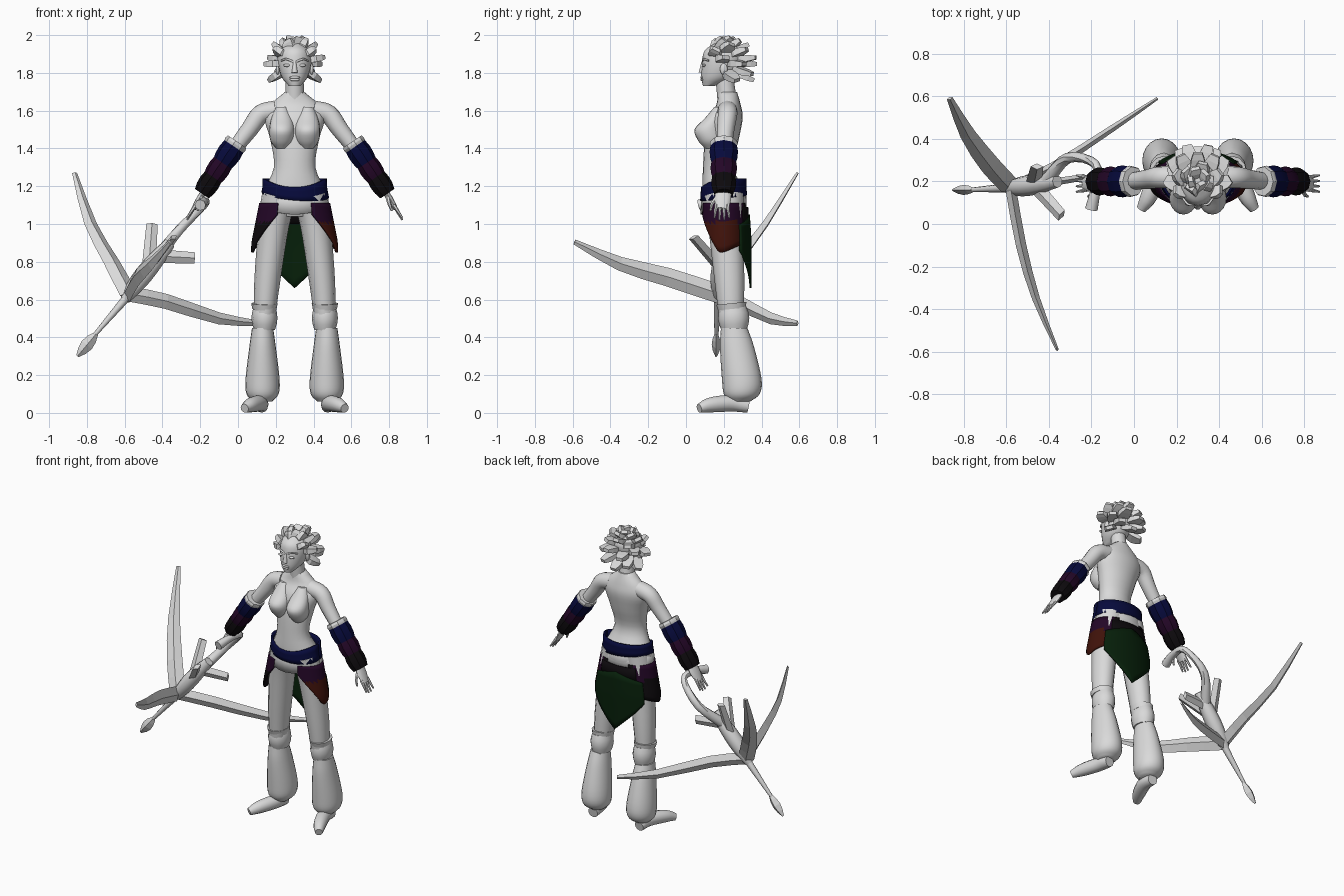
import bpy, bmesh
from math import sin, cos, pi, radians
from mathutils import Vector, Matrix

old = bpy.data.objects.get("Cube")
if old:
    bpy.data.objects.remove(old, do_unlink=True)

BODY_X = 0.3
ACROSS = Vector((1, 0, 0))
UP = Vector((0, 0, 1))


def material(name, *rgb):
    m = bpy.data.materials.new(name)
    m.use_nodes = True
    m.diffuse_color = (*rgb, 1)
    shader = next(node for node in m.node_tree.nodes if node.type == 'BSDF_PRINCIPLED')
    shader.inputs["Base Color"].default_value = (*rgb, 1)
    return m


GREY = material("light grey", .7, .7, .7)
BLUE = material("navy blue", .002, .003, .045)
PURPLE = material("dark purple", .017, .002, .02)
RED = material("dark red", .05, .006, .003)
GREEN = material("dark green", .002, .014, .003)
BLACK = material("near black", .004, .003, .004)


def finish(name, mesh, materials, offset=BODY_X, mirror=False, smooth=45):
    """Place a mesh, colour it, mirror it about its own middle and shade it."""
    part = bpy.data.objects.new(name, mesh)
    bpy.context.collection.objects.link(part)
    part.location.x = offset
    for m in materials:
        mesh.materials.append(m)
    if mirror:
        part.modifiers.new("mirror", 'MIRROR').use_mirror_merge = False
    if smooth:
        bpy.ops.object.select_all(action='DESELECT')
        part.select_set(True)
        bpy.context.view_layer.objects.active = part
        bpy.ops.object.shade_smooth_by_angle(angle=radians(smooth))
    return part


def spline(points, steps):
    """Smooth curve through a few points of any dimension."""
    p = [Vector(q) for q in points]
    p = [p[0] * 2 - p[1]] + p + [p[-1] * 2 - p[-2]]
    curve = []
    for a, b, c, d in zip(p, p[1:], p[2:], p[3:]):
        for k in range(steps):
            t = k / steps
            curve.append(b + (c - a) * (t / 2) + (a * 2 - b * 5 + c * 4 - d) * (t * t / 2)
                         + (b * 3 - a - c * 3 + d) * (t ** 3 / 2))
    return curve + [p[-2]]


def skin(name, rings, sides, colour, phase=0, **options):
    """Join elliptical rings of (centre, first axis, second axis) into a closed form."""
    verts, faces = [], []
    for centre, a, b in rings:
        for k in range(sides):
            w = 2 * pi * (k + phase) / sides
            verts.append(centre + a * cos(w) + b * sin(w))
    for start in range(0, len(verts) - sides, sides):
        for k in range(sides):
            p, q = start + k, start + (k + 1) % sides
            faces.append((p, q, q + sides, p + sides))
    faces.append(tuple(reversed(range(sides))))
    faces.append(tuple(range(len(verts) - sides, len(verts))))
    mesh = bpy.data.meshes.new(name)
    mesh.from_pydata(verts, [], faces)
    return finish(name, mesh, [colour], **options)


def tube(name, path, start, end, bulge=0, flat=1, hint=ACROSS, steps=4, sides=12,
         colour=GREY, **options):
    """Tapering tube; its radius lies along the hint and is scaled by flat across it."""
    curve = spline(path, steps)
    last = len(curve) - 1
    rings = []
    for i, p in enumerate(curve):
        t = i / last
        along = (curve[min(i + 1, last)] - curve[max(i - 1, 0)]).normalized()
        a = (hint - along * along.dot(hint)).normalized()
        radius = start + (end - start) * t + bulge * sin(pi * t)
        rings.append((p, a * radius, along.cross(a) * radius * flat))
    return skin(name, rings, sides, colour, **options)


def column(name, rows, x=0, **options):
    """Upright form from rows of height, half width, front and back."""
    rings = []
    for z, half, front, back in spline(rows, 4):
        rings.append((Vector((x, (front + back) / 2, z)), ACROSS * half,
                      Vector((0, (back - front) / 2, 0))))
    return skin(name, rings, 20, GREY, **options)


def ball(name, centre, size, **options):
    bm = bmesh.new()
    bmesh.ops.create_uvsphere(bm, u_segments=16, v_segments=10, radius=1,
                              matrix=Matrix.Translation(centre) @ Matrix.Diagonal((*size, 1)))
    mesh = bpy.data.meshes.new(name)
    bm.to_mesh(mesh)
    bm.free()
    return finish(name, mesh, [GREY], **options)


def wrap(name, first, last, top, hem, materials, rule=None, grow=0, columns=24, rows=8):
    """Cloth round the hips between two angles in degrees; zero is the left, ninety the back."""
    verts, faces = [], []
    for i in range(columns + 1):
        angle = first + (last - first) * i / columns
        for j in range(rows + 1):
            z = top(angle) + (hem(angle) - top(angle)) * j / rows
            flare = max(0, min(1, (1.2 - z) / .3))
            verts.append((cos(radians(angle)) * (.17 + .06 * flare + grow),
                          .2 + sin(radians(angle)) * (.12 + .02 * flare + grow), z))
    for i in range(columns):
        for j in range(rows):
            p = i * (rows + 1) + j
            faces.append((p, p + 1, p + rows + 2, p + rows + 1))
    mesh = bpy.data.meshes.new(name)
    mesh.from_pydata(verts, [], faces)
    cloth = finish(name, mesh, materials)
    if rule:
        for face in mesh.polygons:
            face.material_index = rule(face.center)
    cloth.modifiers.new("thickness", 'SOLIDIFY').thickness = .012


# Torso, neck and head
column("torso", [(1.04, .1, .13, .3), (1.15, .165, .09, .32), (1.3, .11, .09, .25),
                 (1.45, .13, .1, .28), (1.56, .16, .12, .3), (1.63, .13, .16, .29),
                 (1.7, .05, .17, .27)])
column("breast", [(1.4, .03, .1, .17), (1.44, .06, .065, .2), (1.5, .066, .045, .2),
                  (1.56, .055, .1, .2), (1.62, .03, .15, .22)], x=.068, mirror=True)
tube("neck", [(0, .22, 1.64), (0, .2, 1.8)], .052, .046)
column("head", [(1.73, .03, .09, .15), (1.78, .07, .08, .26), (1.86, .09, .085, .3),
                (1.92, .08, .1, .3), (1.96, .03, .16, .24)])
tube("nose", [(0, .09, 1.86), (0, .083, 1.8)], .008, .016)
for lip, z in (("upper_lip", 1.776), ("lower_lip", 1.764)):
    ball(lip, (0, .086, z), (.028, .01, .008))
ball("eye", (.04, .095, 1.84), (.02, .01, .008), mirror=True)
tube("brow", [(.01, .09, 1.86), (.045, .092, 1.873), (.07, .12, 1.865)], .006, .005, mirror=True,
     hint=UP)
ball("ear", (.09, .2, 1.82), (.01, .02, .03), mirror=True)

# Swept-back clumps of hair, in rising tiers
for tier in range(4):
    spread, count, reach = 70 + 25 * tier, 5 + tier, .165 - .01 * tier
    for i in range(count):
        turn = radians(-spread + 2 * spread * i / (count - 1))
        lift = radians(-30 + 32 * tier + (8 if i % 2 else -5))
        out = Vector((sin(turn) * cos(lift), cos(turn) * cos(lift), sin(lift))) * reach
        root = Vector((0, .2, 1.855))
        tip = root + out + Vector((0, .025, 0))
        tube(f"hair_clump_{tier}_{i}", [root + out * .4, root + out * .72, tip], .03, .03,
             bulge=.02, flat=.5, hint=Vector((cos(turn), -sin(turn), 0)), steps=2, sides=4,
             phase=.5, smooth=0)

# Arms, stepped bracers and hands
tube("arm", [(.1, .22, 1.6), (.18, .22, 1.58), (.24, .21, 1.5), (.34, .2, 1.37), (.48, .2, 1.18)],
     .054, .026, bulge=.006, mirror=True)
elbow, wrist = Vector((.32, .2, 1.41)), Vector((.49, .2, 1.16))
for name, colour, start, end in (("elbow_cuff", GREY, -.1, .05), ("bracer_top", BLUE, 0, .4),
                                 ("bracer_middle", PURPLE, .35, .7),
                                 ("bracer_bottom", BLACK, .65, 1)):
    wide = .062 - .012 * abs(start)
    tube(name, [elbow.lerp(wrist, start), elbow.lerp(wrist, end)], wide, wide - .008, bulge=.008,
         flat=1.15, steps=3, sides=9, colour=colour, mirror=True, smooth=25)
tube("palm", [(.47, .2, 1.19), (.535, .19, 1.08)], .014, .012, bulge=.004, flat=2.6, mirror=True)
for i in range(4):
    spread = (i - 1.5) * .02
    tip = Vector((.57, .19 + spread * 1.3, 1.02 + spread ** 2 * 14))
    tube(f"finger_{i + 1}", [(.525, .19 + spread, 1.1), tip], .011, .005, sides=6, mirror=True)
tube("thumb", [(.49, .18, 1.16), (.5, .14, 1.11), (.515, .13, 1.07)], .014, .006, sides=6,
     mirror=True)

# Legs, padded boots and feet
tube("leg", [(.08, .2, 1.15), (.11, .21, 1), (.145, .23, .7), (.16, .24, .5)], .094, .056,
     flat=1.15, mirror=True)
tube("knee_band", [(.16, .243, .55), (.16, .24, .58)], .064, .07, flat=1.15, mirror=True)
tube("knee_pad", [(.16, .25, .56), (.16, .255, .44)], .058, .056, bulge=.012, flat=1.2,
     mirror=True)
column("boot", [(.45, .056, .185, .325), (.35, .07, .18, .36), (.18, .09, .19, .4),
                (.1, .085, .2, .39), (.06, .05, .23, .34)][::-1], x=.17, mirror=True)
tube("foot", [(.175, .33, .035), (.185, .24, .05), (.23, .13, .042), (.265, .07, .024)],
     .034, .024, bulge=.014, mirror=True)


# Belt, sash and skirt
def front(angle):
    return max(0, -sin(radians(angle)))


def side_hem(angle):
    if angle < -12:
        return .85 - .004 * (angle + 12)
    return .85 + .001 * max(0, angle)


def side_colour(spot):
    if spot.y > .3:
        return 2
    return 0 if spot.z > 1.01 else 1


wrap("white_sash", 0, 360, lambda a: 1.18, lambda a: 1.07 - .02 * front(a) ** 6, [GREY],
     grow=-.006, rows=2)
wrap("blue_belt", 0, 360, lambda a: 1.24 - .045 * front(a) ** 2,
     lambda a: 1.155 - .03 * front(a) - .015 * cos(radians(a)), [BLUE], rows=3)
wrap("left_skirt", -62, 65, lambda a: 1.11, side_hem, [PURPLE, RED, BLACK], side_colour)
wrap("right_skirt", 115, 242, lambda a: 1.11, lambda a: side_hem(180 - a),
     [PURPLE, BLACK, BLACK], side_colour)
wrap("back_yoke", 50, 130, lambda a: 1.09, lambda a: 1, [BLACK], grow=.002, rows=2)
wrap("back_flap", 38, 142, lambda a: 1.05 - .001 * abs(a - 90),
     lambda a: .66 + .0038 * abs(a - 90), [GREEN], grow=.008)

# Three-bladed staff held beside the right hand
tube("staff_head", [(-.36, .2, .9), (-.5, .18, .73), (-.6, .17, .6)], .03, .025, bulge=.022,
     sides=8, offset=0)
tube("staff_rod", [(-.59, .17, .61), (-.77, .16, .4)], .022, .01, sides=8, offset=0)
tube("staff_point", [(-.75, .16, .42), (-.85, .16, .3)], .012, .008, bulge=.024, flat=.7,
     sides=4, offset=0, smooth=0)
tube("staff_hook", [(-.42, .19, .83), (-.31, .31, .97), (-.18, .28, 1.1), (-.18, .17, 1.12),
                    (-.2, .07, 1.1)], .036, .03, bulge=-.012, sides=8, offset=0)
hub = Vector((-.58, .175, .63))
for name, wide, path, hint in (
        ("rising_blade", .05, [(-.67, .27, .8), (-.78, .42, 1), (-.865, .59, 1.27)],
         ACROSS - UP / 2),
        ("rear_blade", .04, [(-.38, .27, .59), (-.1, .45, .5), (.11, .59, .475)], UP),
        ("front_blade", .05, [(-.53, -.1, .72), (-.46, -.35, .79), (-.36, -.59, .905)], UP)):
    tube(name, [hub, *path], wide, .014, bulge=wide / 4, flat=.5, hint=hint, steps=2, sides=4,
         offset=0, smooth=0)
for name, root, tip, hint in (
        ("upper_petal", (-.47, .2, .8), (-.455, .27, 1), ACROSS),
        ("side_petal", (-.42, .19, .83), (-.23, .22, .82), UP),
        ("front_petal", (-.47, .185, .765), (-.34, .04, .93), ACROSS + UP)):
    tube(name, [root, tip], .036, .03, flat=.5, hint=hint, steps=1, sides=4,
         offset=0, smooth=0)
